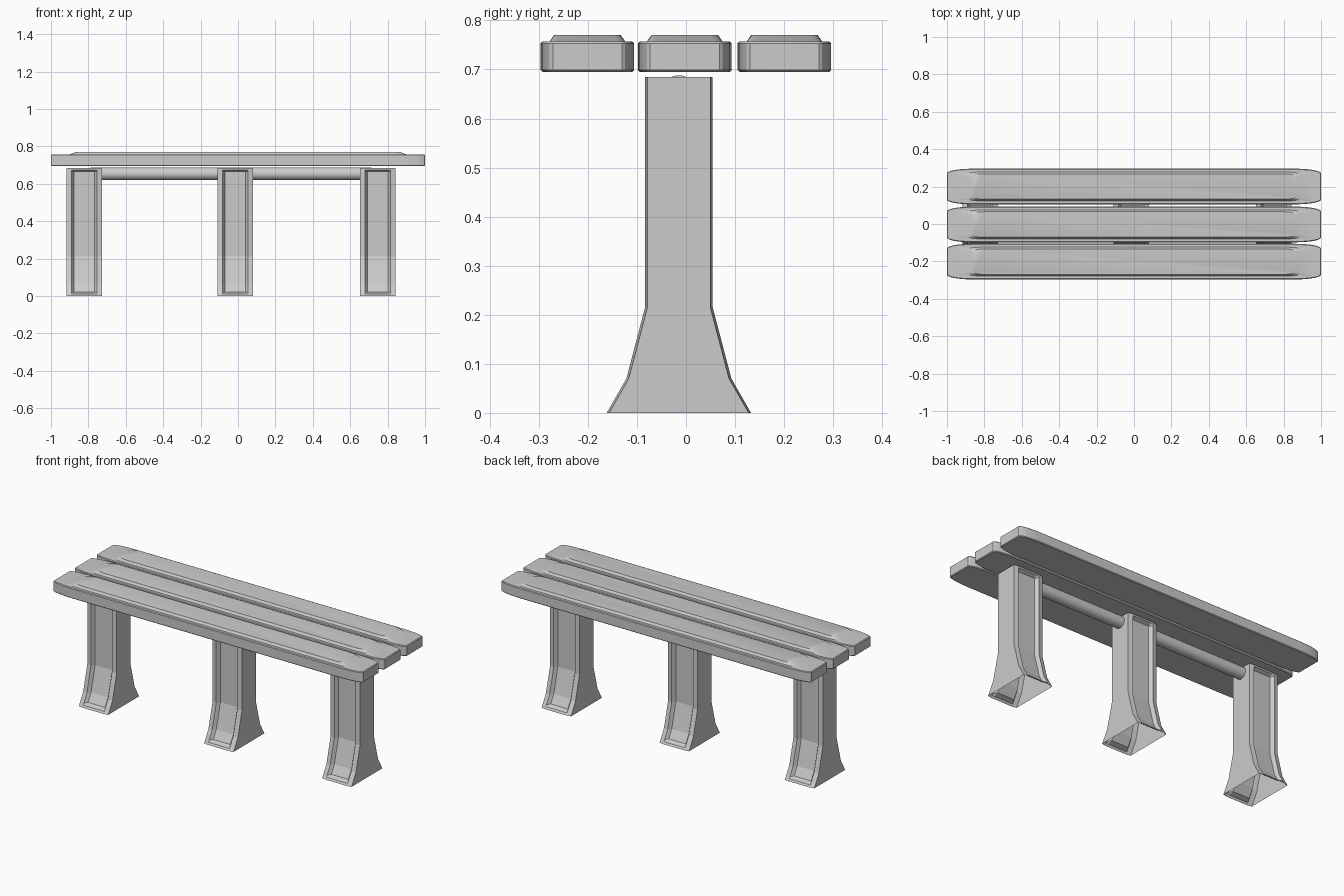
import bpy, math

if "Cube" in bpy.data.objects:
    bpy.data.objects.remove(bpy.data.objects["Cube"])

LEG_Y = -0.0145


def loft(name, rings, cap_bottom=True, smooth=False):
    """Skin a stack of counter-clockwise rings, listed bottom to top."""
    n = len(rings[0])
    verts = [v for ring in rings for v in ring]
    faces = [(k * n + i, k * n + (i + 1) % n, (k + 1) * n + (i + 1) % n, (k + 1) * n + i)
             for k in range(len(rings) - 1) for i in range(n)]
    faces.append(tuple(range((len(rings) - 1) * n, len(rings) * n)))
    if cap_bottom:
        faces.append(tuple(reversed(range(n))))
    mesh = bpy.data.meshes.new(name)
    mesh.from_pydata(verts, [], faces)
    obj = bpy.data.objects.new(name, mesh)
    bpy.context.collection.objects.link(obj)
    if smooth:
        smooth_by_angle(obj)
    return obj


def smooth_by_angle(obj):
    bpy.ops.object.select_all(action='DESELECT')
    obj.select_set(True)
    bpy.context.view_layer.objects.active = obj
    bpy.ops.object.shade_smooth_by_angle(angle=math.radians(30))


def rounded_outline(hx, hy, a, b, z, cy, steps=6):
    """Rectangle with elliptical corners of radii a (x) and b (y)."""
    pts = []
    for q, (sx, sy) in enumerate([(1, 1), (-1, 1), (-1, -1), (1, -1)]):
        for i in range(steps + 1):
            t = (q + i / steps) * math.pi / 2
            pts.append((sx * (hx - a) + a * math.cos(t),
                        cy + sy * (hy - b) + b * math.sin(t), z))
    return pts


# Seat planks: rounded slab with a raised, chamfered top panel
PLANK = [(0.996, 0.0915, 0.14, 0.022, 0.695), (1.0, 0.0955, 0.14, 0.025, 0.699),
         (1.0, 0.0955, 0.14, 0.025, 0.753), (0.996, 0.0915, 0.14, 0.022, 0.757),
         (0.90, 0.077, 0.08, 0.018, 0.757), (0.865, 0.068, 0.06, 0.015, 0.770)]
for label, cy in (("front", -0.201), ("middle", -0.0025), ("back", 0.2005)):
    loft(label + "_seat_plank", [rounded_outline(*p, cy) for p in PLANK], smooth=True)


# Legs: flared profile, recessed panels front and back, open underneath
PROFILE = [(0.0, 0.147), (0.07, 0.107), (0.215, 0.069), (0.685, 0.069)]


def half_depth(z):
    for (z0, h0), (z1, h1) in zip(PROFILE, PROFILE[1:]):
        if z <= z1:
            return h0 + (h1 - h0) * (z - z0) / (z1 - z0)
    return PROFILE[-1][1]


def leg_ring(cx, z, recessed):
    h = half_depth(z)
    inner = h - 0.02 if recessed else h
    side = [(-0.095, h - 0.005), (-0.068, h), (-0.055, inner),
            (0.055, inner), (0.068, h), (0.095, h - 0.005)]
    return ([(cx + x, LEG_Y - d, z) for x, d in side]
            + [(cx + x, LEG_Y + d, z) for x, d in reversed(side)])


STATIONS = [(0.0, False), (0.012, False), (0.022, True), (0.07, True),
            (0.215, True), (0.665, True), (0.675, False), (0.685, False)]
for label, cx in (("left", -0.823), ("middle", -0.014), ("right", 0.748)):
    loft(label + "_leg", [leg_ring(cx, z, r) for z, r in STATIONS], cap_bottom=False)

# Round rail joining the legs
bpy.ops.mesh.primitive_cylinder_add(vertices=32, radius=0.034, depth=1.50,
                                    location=(-0.0375, LEG_Y, 0.654),
                                    rotation=(0, math.pi / 2, 0))
rail = bpy.context.object
rail.name = "support_rail"
smooth_by_angle(rail)
